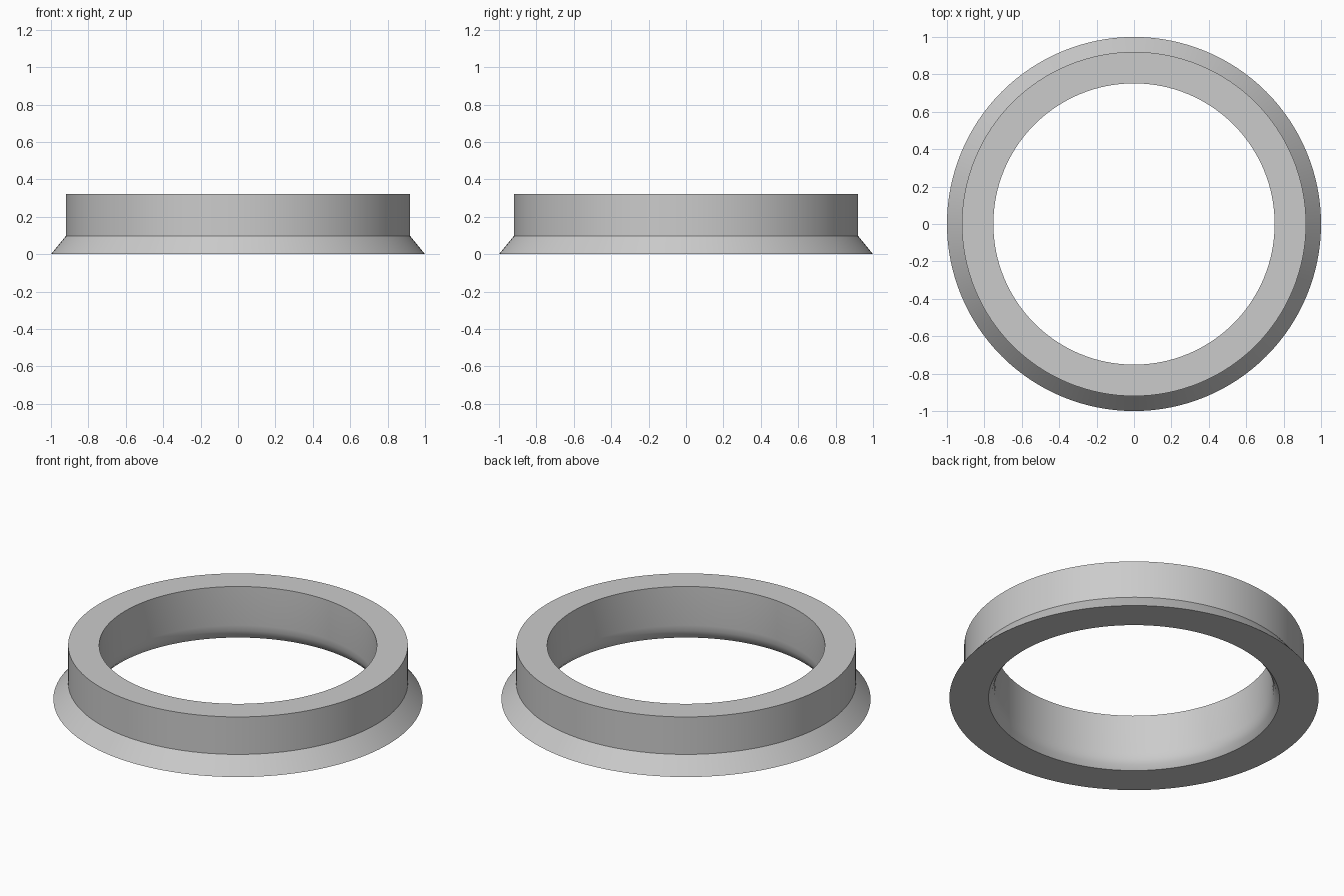
import bpy, bmesh, math

if "Cube" in bpy.data.objects:
    bpy.data.objects.remove(bpy.data.objects["Cube"])

SEGMENTS = 128

# Ring cross-section as (radius, height): outer flare, outer wall, flat rim, bore, eased bore mouth
PROFILE = [(1.0, 0.0), (0.92, 0.098), (0.92, 0.322), (0.752, 0.322),
           (0.752, 0.09), (0.756, 0.055), (0.767, 0.026), (0.788, 0.0)]

grey = bpy.data.materials.new("plain grey")
grey.diffuse_color = (0.6, 0.6, 0.6, 1.0)
grey.use_nodes = True
grey.node_tree.nodes["Principled BSDF"].inputs["Base Color"].default_value = grey.diffuse_color


def lathe(name, profile, material):
    """Revolve a closed profile around the z axis."""
    bm = bmesh.new()
    rings = []
    for i in range(SEGMENTS):
        a = 2 * math.pi * i / SEGMENTS
        rings.append([bm.verts.new((r * math.cos(a), r * math.sin(a), z))
                      for r, z in profile])
    n = len(profile)
    for i in range(SEGMENTS):
        here, there = rings[i], rings[(i + 1) % SEGMENTS]
        for j in range(n):
            k = (j + 1) % n
            bm.faces.new((here[j], there[j], there[k], here[k]))
    bmesh.ops.recalc_face_normals(bm, faces=bm.faces)
    mesh = bpy.data.meshes.new(name)
    bm.to_mesh(mesh)
    bm.free()
    mesh.materials.append(material)
    obj = bpy.data.objects.new(name, mesh)
    bpy.context.collection.objects.link(obj)
    return obj


# Flanged ring, smooth around with crisp rims
ring = lathe("flanged_ring", PROFILE, grey)
bpy.context.view_layer.objects.active = ring
ring.select_set(True)
bpy.ops.object.shade_smooth_by_angle(angle=math.radians(32))
